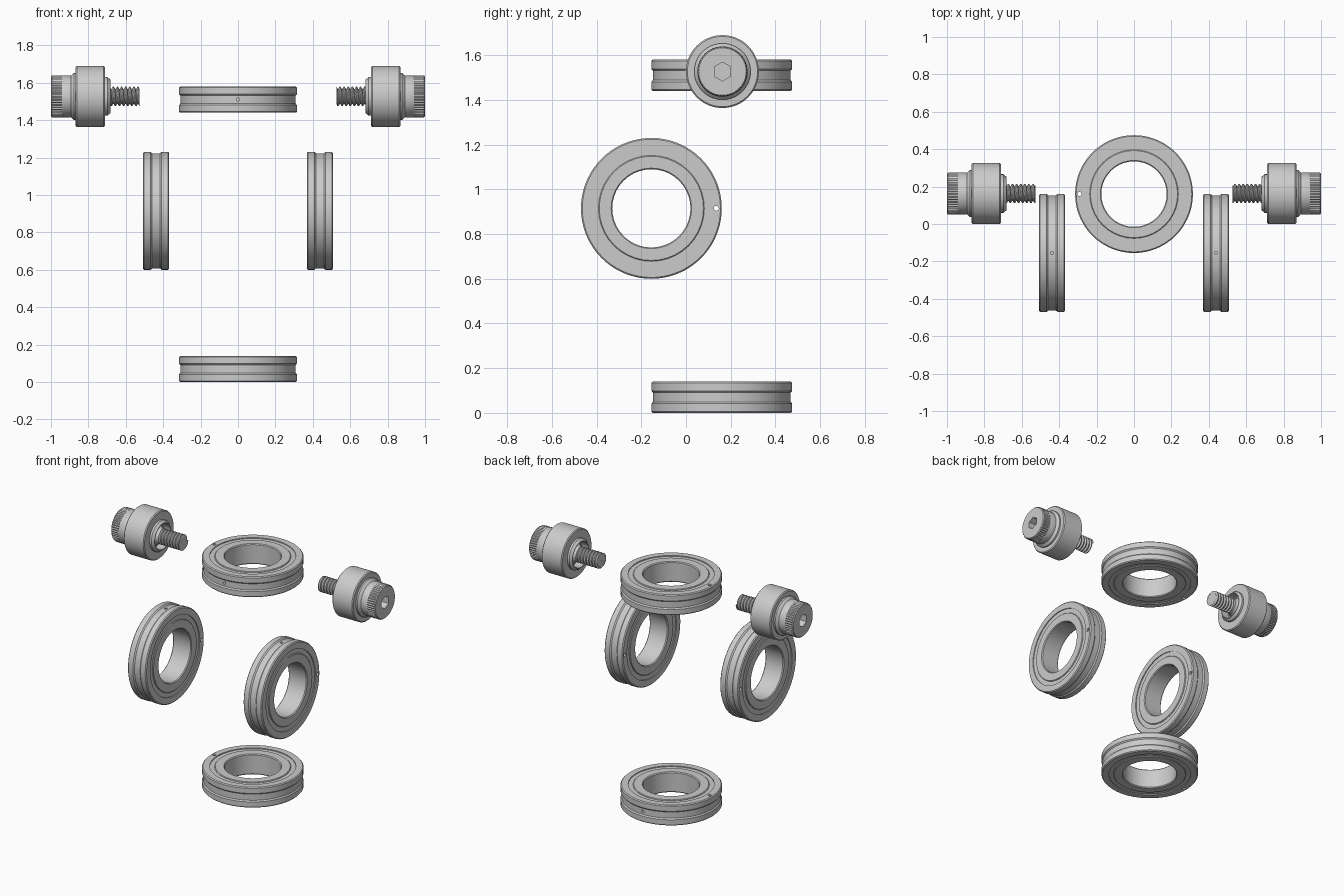
import bpy, bmesh, math
from mathutils import Matrix, Vector

if "Cube" in bpy.data.objects:
    bpy.data.objects.remove(bpy.data.objects["Cube"])

TAU = 2 * math.pi


def finish(bm, name):
    bmesh.ops.remove_doubles(bm, verts=bm.verts, dist=1e-5)
    bmesh.ops.recalc_face_normals(bm, faces=bm.faces)
    me = bpy.data.meshes.new(name)
    bm.to_mesh(me)
    bm.free()
    ob = bpy.data.objects.new(name, me)
    bpy.context.collection.objects.link(ob)
    return ob


def activate(ob):
    bpy.ops.object.select_all(action='DESELECT')
    ob.select_set(True)
    bpy.context.view_layer.objects.active = ob


def smooth(ob, angle=30):
    activate(ob)
    bpy.ops.object.shade_smooth_by_angle(angle=math.radians(angle))
    return ob


def lathe(name, profile, seg, knurl=()):
    """Closed (radius, height) loop turned about z; rows in knurl get teeth."""
    bm = bmesh.new()
    rows = []
    for i, (r, h) in enumerate(profile):
        rows.append([bm.verts.new(((r - 0.005 * (i in knurl and j % 2)) * math.cos(TAU * j / seg),
                                   (r - 0.005 * (i in knurl and j % 2)) * math.sin(TAU * j / seg), h))
                     for j in range(seg)])
    for a, b in zip(rows, rows[1:] + rows[:1]):
        for j in range(seg):
            k = (j + 1) % seg
            bm.faces.new((a[j], a[k], b[k], b[j]))
    return finish(bm, name)


def cut(ob, pegs):
    """Subtract cylinders given as (matrix, radius, depth, sides)."""
    bm = bmesh.new()
    for m, r, d, n in pegs:
        bmesh.ops.create_cone(bm, cap_ends=True, segments=n, radius1=r, radius2=r, depth=d, matrix=m)
    cutter = finish(bm, "cutter")
    cutter.hide_render = True
    mod = ob.modifiers.new("holes", 'BOOLEAN')
    mod.operation, mod.solver, mod.object = 'DIFFERENCE', 'EXACT', cutter
    activate(ob)
    bpy.ops.object.modifier_apply(modifier=mod.name)
    bpy.data.objects.remove(cutter)


def place(parts, placements):
    """Move the parts to the first placement and add linked copies at the others."""
    for i, (prefix, m) in enumerate(placements):
        for p in parts:
            if i == len(placements) - 1:
                ob = p
            else:
                ob = p.copy()
                bpy.context.collection.objects.link(ob)
            base = p["part"]
            ob.name = prefix + "_" + base
            ob.matrix_world = m


def axes(x, y, z, loc):
    m = Matrix((x, y, z)).transposed().to_4x4()
    m.translation = Vector(loc)
    return m


# --- bearing, axis z, centred on its own origin ---
H = 0.07
inner = lathe("inner_race", [(0.175, -H + .006), (0.18, -H), (0.233, -H), (0.237, -H + .004),
                             (0.237, H - .004), (0.233, H), (0.18, H), (0.175, H - .006)], 40)
seal = lathe("seal", [(0.236, -H + .006), (0.268, -H + .006), (0.268, H - .006), (0.236, H - .006)], 64)
half = [(0.267, -H), (0.309, -H), (0.315, -H + .006), (0.315, -.029), (0.308, -.021)]
outer = lathe("outer_race", half + [(r, -h) for r, h in reversed(half)], 72)
# axial through hole and radial oil hole
cut(outer, [(Matrix.Translation((-0.291, 0, 0)), 0.011, 0.3, 16),
            (Matrix.Translation((0, -0.31, 0)) @ Matrix.Rotation(math.pi / 2, 4, 'X'), 0.009, 0.05, 16)])
bearing = [smooth(o) for o in (inner, seal, outer)]
for o in bearing:
    o["part"] = o.name

side = ((0, -1, 0), (0, 0, -1), (1, 0, 0))
place(bearing, [
    ("top", axes((1, 0, 0), (0, 1, 0), (0, 0, 1), (0, 0.16, 1.51))),
    ("bottom", axes((1, 0, 0), (0, -1, 0), (0, 0, -1), (0, 0.16, H))),
    ("left", axes(*side, (-0.438, -0.155, 0.915))),
    ("right", axes(*side, (0.438, -0.155, 0.915))),
])

# --- roller bolt, axis z, heights equal the distance from the middle of the model ---
roller = lathe("roller", [(0.03, 0.735), (0.082, 0.735), (0.085, 0.683), (0.09, 0.683), (0.103, 0.698),
                          (0.103, 0.712), (0.157, 0.712), (0.163, 0.718), (0.163, 0.862),
                          (0.157, 0.868), (0.126, 0.868), (0.126, 0.878), (0.108, 0.897), (0.03, 0.897)], 64)

# head with a knurled outer half and hex socket
head = lathe("knurled_head", [(0.001, 0.89), (0.108, 0.89), (0.112, 0.896), (0.112, 0.938),
                              (0.113, 0.942), (0.113, 0.994), (0.106, 1.0), (0.001, 1.0)], 96, knurl=(4, 5))
# close the tiny axial bore so the socket has a solid floor
bm = bmesh.new()
bm.from_mesh(head.data)
bm.verts.ensure_lookup_table()
bmesh.ops.remove_doubles(bm, verts=[v for v in bm.verts if v.co.xy.length < 0.002], dist=0.004)
bmesh.ops.dissolve_degenerate(bm, dist=1e-6, edges=bm.edges)
bmesh.ops.delete(bm, geom=[e for e in bm.edges if not e.link_faces], context='EDGES')
bmesh.ops.recalc_face_normals(bm, faces=bm.faces)
bm.to_mesh(head.data)
bm.free()
cut(head, [(Matrix.Translation((0, 0, 1.0)), 0.042, 0.1, 6)])

# shaft: root cylinder that flares inside the roller
shaft = lathe("shaft", [(0.001, 0.528), (0.041, 0.528), (0.041, 0.68), (0.05, 0.685),
                        (0.052, 0.705), (0.075, 0.738), (0.001, 0.738)], 32)

# helical thread
pitch, turns, n, lo, hi = 0.022, 7, 32, 0.527, 0.685
shape = [(0.0, 0.041), (0.2, 0.041), (0.45, 0.052), (0.7, 0.052)]
bm = bmesh.new()
grid = []
for t in range(-1, turns + 2):
    for off, r in shape:
        grid.append([bm.verts.new((r * math.cos(TAU * j / n), r * math.sin(TAU * j / n),
                                   min(hi, max(lo, lo + pitch * (t + off + j / n)))))
                     for j in range(n + 1)])
for a, b in zip(grid, grid[1:]):
    for j in range(n):
        bm.faces.new((a[j], a[j + 1], b[j + 1], b[j]))
bmesh.ops.dissolve_degenerate(bm, dist=1e-5, edges=bm.edges)
thread = finish(bm, "thread")

bolt = [smooth(o) for o in (roller, head, shaft, thread)]
for o in bolt:
    o["part"] = o.name
place(bolt, [
    ("left_bolt", axes((0, 1, 0), (0, 0, -1), (-1, 0, 0), (0, 0.163, 1.527))),
    ("right_bolt", axes((0, 1, 0), (0, 0, 1), (1, 0, 0), (0, 0.163, 1.527))),
])
